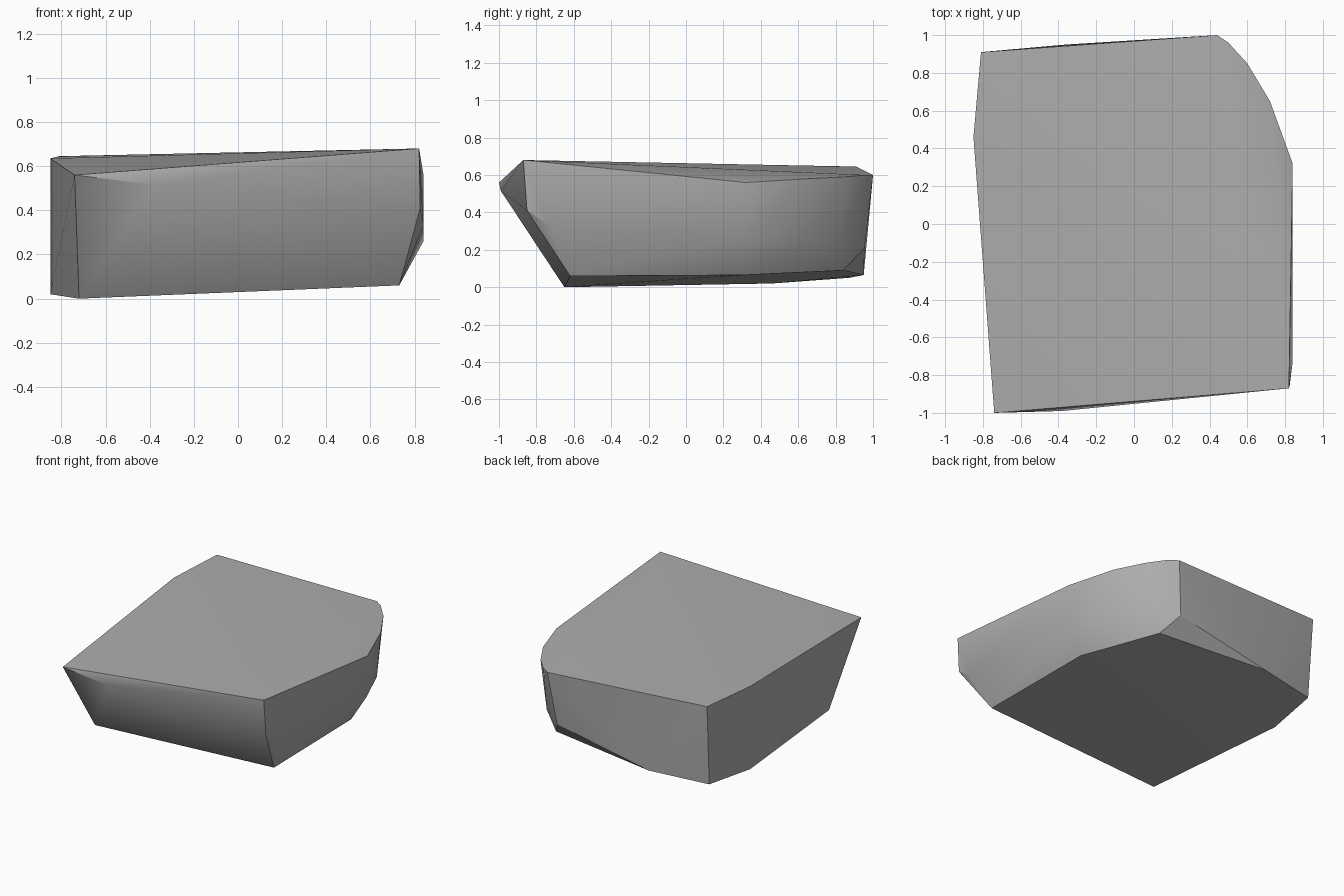
import bpy
import bmesh
import math

# Remove the default cube only
cube = bpy.data.objects.get("Cube")
if cube:
    bpy.data.objects.remove(cube, do_unlink=True)


def make_material(name, rgb):
    material = bpy.data.materials.new(name)
    material.use_nodes = True
    colour = (*rgb, 1.0)
    material.diffuse_color = colour
    shader = material.node_tree.nodes["Principled BSDF"]
    shader.inputs["Base Color"].default_value = colour
    shader.inputs["Roughness"].default_value = 0.9
    return material


def hull_object(name, outlines, material, smooth_angle):
    """Wrap a convex skin around several outlines of corner points."""
    bm = bmesh.new()
    for outline in outlines:
        for corner in outline:
            bm.verts.new(corner)
    result = bmesh.ops.convex_hull(bm, input=bm.verts[:])
    unused = [v for v in bm.verts if not v.link_faces]
    bmesh.ops.delete(bm, geom=unused, context="VERTS")
    bmesh.ops.recalc_face_normals(bm, faces=bm.faces[:])
    mesh = bpy.data.meshes.new(name)
    bm.to_mesh(mesh)
    bm.free()
    mesh.materials.append(material)
    obj = bpy.data.objects.new(name, mesh)
    bpy.context.collection.objects.link(obj)
    bpy.ops.object.select_all(action="DESELECT")
    obj.select_set(True)
    bpy.context.view_layer.objects.active = obj
    bpy.ops.object.shade_smooth_by_angle(angle=math.radians(smooth_angle))
    return obj


stone_grey = make_material("stone grey", (0.42, 0.42, 0.42))

# Rim of the top, anticlockwise from the front corner
top_rim = [
    (-0.74, -1.0, 0.56), (0.82, -0.87, 0.68), (0.84, 0.32, 0.56),
    (0.72, 0.65, 0.58), (0.6, 0.85, 0.59), (0.5, 0.96, 0.6),
    (0.44, 1.0, 0.6), (-0.81, 0.91, 0.645), (-0.85, 0.46, 0.635),
]

# Belly corners that round the front lip, the side and the back corner
belly = [
    (-0.38, -0.99, 0.515), (0.825, -0.85, 0.41), (0.84, -0.73, 0.33),
    (0.84, 0.31, 0.26), (0.7, 0.63, 0.25), (0.57, 0.82, 0.22),
    (0.39, 0.955, 0.21),
]

# Outline of the underside
underside = [
    (-0.72, -0.65, 0), (0.73, -0.62, 0.06), (0.72, 0.3, 0.065),
    (0.48, 0.84, 0.09), (-0.36, 0.95, 0.065), (-0.8, 0.87, 0.05),
    (-0.85, 0.46, 0.02),
]

hull_object("rock_slab", [top_rim, belly, underside], stone_grey, 30)
